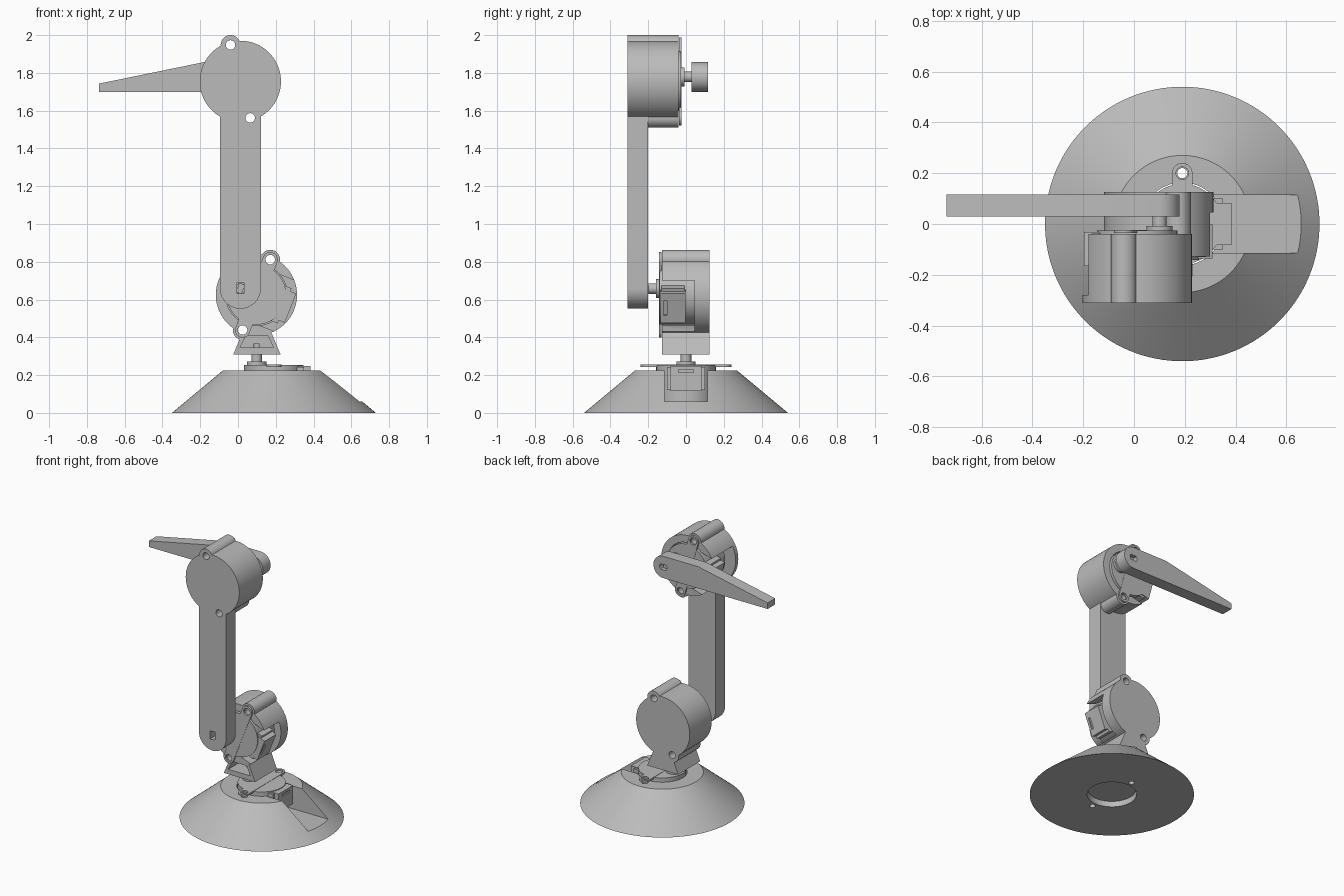
import bpy, bmesh, math
from mathutils import Matrix, Vector

if "Cube" in bpy.data.objects:
    bpy.data.objects.remove(bpy.data.objects["Cube"])

grey = bpy.data.materials.new("light_grey")
grey.diffuse_color = (0.5, 0.5, 0.5, 1)
grey.use_nodes = True
grey.node_tree.nodes["Principled BSDF"].inputs["Base Color"].default_value = grey.diffuse_color

# ---------- helpers ----------
def arc(cx, cy, r, a0=0, a1=360, n=64):
    full = abs(a1 - a0) >= 360
    k = n if full else n + 1
    return [(cx + r * math.cos(math.radians(a0 + (a1 - a0) * i / n)),
             cy + r * math.sin(math.radians(a0 + (a1 - a0) * i / n))) for i in range(k)]

def rect(x0, y0, x1, y1):
    return [(x0, y0), (x1, y0), (x1, y1), (x0, y1)]

def loft(name, low, high, z0, z1, frame=Matrix()):
    """Solid between two outlines with equal point counts."""
    bm = bmesh.new()
    a = [bm.verts.new(frame @ Vector((x, y, z0))) for x, y in low]
    b = [bm.verts.new(frame @ Vector((x, y, z1))) for x, y in high]
    bm.faces.new(a)
    bm.faces.new(b)
    n = len(a)
    for i in range(n):
        bm.faces.new((a[i], a[(i + 1) % n], b[(i + 1) % n], b[i]))
    bmesh.ops.recalc_face_normals(bm, faces=bm.faces)
    me = bpy.data.meshes.new(name)
    bm.to_mesh(me)
    bm.free()
    me.materials.append(grey)
    ob = bpy.data.objects.new(name, me)
    bpy.context.collection.objects.link(ob)
    return ob

def prism(name, pts, z0, z1, frame=Matrix()):
    return loft(name, pts, pts, z0, z1, frame)

def combine(ob, tool, op):
    mod = ob.modifiers.new("combine", "BOOLEAN")
    mod.object, mod.operation, mod.solver = tool, op, "EXACT"
    bpy.context.view_layer.objects.active = ob
    bpy.ops.object.modifier_apply(modifier=mod.name)
    bpy.data.objects.remove(tool, do_unlink=True)

def add(ob, pts, z0, z1, frame=Matrix()):
    combine(ob, prism("joined_piece", pts, z0, z1, frame), "UNION")

def cut(ob, pts, z0, z1, frame=Matrix()):
    combine(ob, prism("cutter", pts, z0, z1, frame), "DIFFERENCE")

def make_frame(origin, xdir, zdir):
    x, z = Vector(xdir).normalized(), Vector(zdir).normalized()
    m = Matrix((x, z.cross(x), z)).transposed().to_4x4()
    m.translation = Vector(origin)
    return m

# Motor frames: x toward the wire box, y along the screw tabs, z along the shaft
BASE = make_frame((0.19, 0, 0.255), (1, 0, 0), (0, 0, 1))
LOWER = make_frame((0.0975, -0.142, 0.625), (0.93, 0, -0.365), (0, -1, 0))
UPPER = make_frame((0.0125, -0.025, 1.755), (-0.965, 0, -0.26), (0, 1, 0))
# Side profiles: (x, z) outline extruded along y
SIDE = Matrix(((1, 0, 0, 0), (0, 0, 1, 0), (0, 1, 0, 0), (0, 0, 0, 1)))
SHAFT = -0.091
HOLE = 0.025

# ---------- geared motor ----------
def motor(prefix, f):
    body = prism(prefix + "_motor_body", arc(0, 0, 0.158), -0.217, -0.001, f)
    # wire box with a wider shoulder and a slit in its end
    add(body, rect(0.05, -0.083, 0.194, 0.083), -0.14, -0.006, f)
    add(body, rect(0.04, -0.1, 0.16, 0.1), -0.135, -0.012, f)
    cut(body, rect(0.184, -0.04, 0.21, 0.04), -0.042, -0.024, f)
    # screw tabs
    tabs = prism(prefix + "_motor_tabs",
                 arc(0, 0.2, 0.04, 0, 180, 24) + arc(0, -0.2, 0.04, 180, 360, 24),
                 -0.011, 0.001, f)
    for s in (-1, 1):
        cut(tabs, arc(0, s * 0.2, HOLE, n=32), -0.1, 0.1, f)
    # output shaft with flattened tip
    prism(prefix + "_shaft_collar", arc(SHAFT, 0, 0.051, n=40), -0.01, 0.018, f)
    prism(prefix + "_shaft", arc(SHAFT, 0, 0.028, n=32), 0.01, 0.056, f)
    tip = [(SHAFT + max(-0.016, min(0.016, x)), y) for x, y in arc(0, 0, 0.027, n=32)]
    prism(prefix + "_shaft_tip", tip, 0.05, 0.113, f)

for prefix, f in (("base", BASE), ("lower", LOWER), ("upper", UPPER)):
    motor(prefix, f)

# ---------- motor cup: disc with two screw bosses ----------
def cup(name, f, back):
    ob = prism(name, arc(0, 0, 0.215, n=96), back, -0.015, f)
    for s in (-1, 1):
        add(ob, arc(0, s * 0.2, 0.052, n=40), back, -0.015, f)
    return ob

def hollow(ob, f, depth):
    cut(ob, arc(0, 0, 0.163, n=64), -0.23, 0.1, f)
    cut(ob, rect(0.07, -0.145, 0.3, 0.145), depth, 0.1, f)
    for s in (-1, 1):
        cut(ob, arc(0, s * 0.2, HOLE, n=32), -0.5, 0.2, f)

# ---------- conical base ----------
base = loft("base_cone", arc(0.19, 0, 0.54, n=128), arc(0.19, 0, 0.27, n=128), 0, 0.225)
cut(base, arc(0.19, 0, 0.163), -0.1, 0.4)
cut(base, rect(0.2, -0.115, 0.85, 0.115), 0.06, 0.4)
for s in (-1, 1):
    cut(base, arc(0.19, s * 0.2, 0.02, n=32), -0.1, 0.4)

# ---------- shoulder: lower cup on a tapered foot ----------
shoulder = cup("shoulder_cup", LOWER, -0.267)
add(shoulder, [(-0.025, 0.31), (0.225, 0.31), (0.162, 0.46), (0.038, 0.46)],
    -0.127, 0.125, SIDE)
hollow(shoulder, LOWER, -0.187)
cut(shoulder, [(0.01, 0.345), (0.188, 0.345), (0.158, 0.41), (0.042, 0.41)],
    -0.2, 0.045, SIDE)

# ---------- upper arm: bar with the upper cup at its top ----------
arm = cup("upper_arm", UPPER, -0.285)
add(arm, arc(0.0125, 0.66, 0.1085, 180, 360, 40) + [(0.121, 1.62), (-0.096, 1.62)],
    -0.31, -0.2, SIDE)
hollow(arm, UPPER, -0.255)
cut(arm, rect(-0.006, 0.632, 0.031, 0.69), -0.4, -0.1, SIDE)

# ---------- forearm pointer ----------
px, pz = 0.1005, 1.778
forearm = prism("forearm", arc(px, pz, 0.079, -90, 90, 40)
                + [(-0.18, 1.857), (-0.737, 1.743), (-0.737, 1.699)], 0.03, 0.117, SIDE)
cut(forearm, arc(px, pz, 0.03, -40, 40, 8) + arc(px, pz, 0.03, 140, 220, 8), 0, 0.2, SIDE)

# ---------- smooth round walls, keep edges sharp ----------
bpy.ops.object.select_all(action="SELECT")
bpy.ops.object.shade_smooth_by_angle(angle=math.radians(30))
